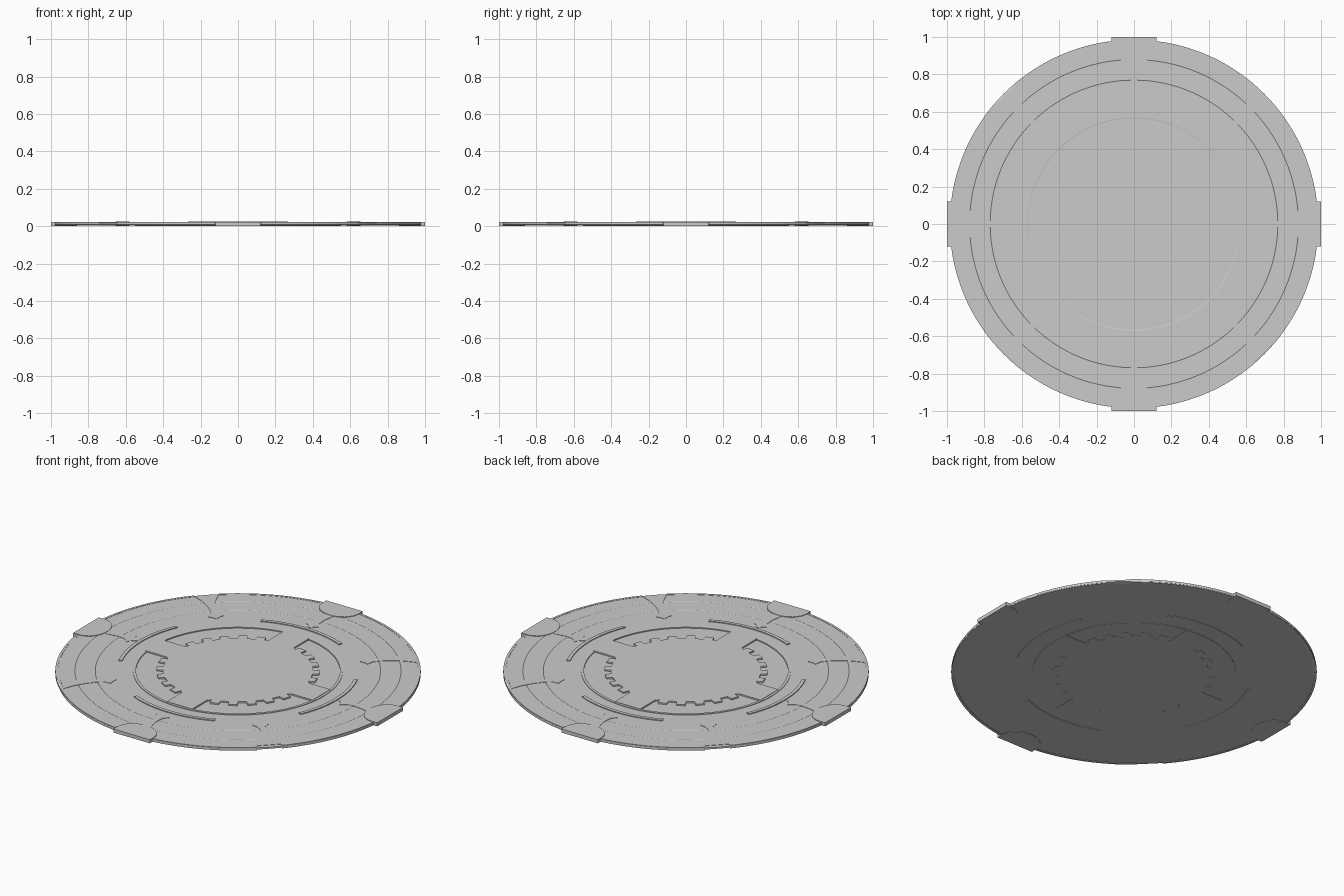
import bpy, bmesh
from math import sin, cos, pi, radians

if "Cube" in bpy.data.objects:
    bpy.data.objects.remove(bpy.data.objects["Cube"])


def finish(name, bm):
    bmesh.ops.recalc_face_normals(bm, faces=bm.faces)
    me = bpy.data.meshes.new(name)
    bm.to_mesh(me)
    bm.free()
    ob = bpy.data.objects.new(name, me)
    bpy.context.collection.objects.link(ob)
    return ob


def prism(name, pts, z0, z1):
    """Extrude a flat outline from z0 to z1."""
    bm = bmesh.new()
    f = bm.faces.new([bm.verts.new((x, y, z0)) for x, y in pts])
    r = bmesh.ops.extrude_face_region(bm, geom=[f])
    for v in r["geom"]:
        if isinstance(v, bmesh.types.BMVert):
            v.co.z = z1
    bmesh.ops.triangulate(bm, faces=[f for f in bm.faces if len(f.verts) > 4])
    return finish(name, bm)


def lathe(name, profile, n=144):
    """Spin a closed (radius, z) profile about z."""
    bm = bmesh.new()
    rings = []
    for r, z in profile:
        if r == 0:
            rings.append([bm.verts.new((0, 0, z))] * n)
        else:
            rings.append([bm.verts.new((r * cos(2*pi*i/n), r * sin(2*pi*i/n), z)) for i in range(n)])
    for a, b in zip(rings, rings[1:]):
        for i in range(n):
            j = (i + 1) % n
            vs = list(dict.fromkeys((a[i], a[j], b[j], b[i])))
            bm.faces.new(vs)
    return finish(name, bm)


def arc(r, a0, a1, n):
    return [(r * cos(radians(a0 + (a1 - a0) * i / n)), r * sin(radians(a0 + (a1 - a0) * i / n)))
            for i in range(n + 1)]


def turn(pts, deg):
    c, s = cos(radians(deg)), sin(radians(deg))
    return [(x * c - y * s, x * s + y * c) for x, y in pts]


def arc_bar(name, r0, r1, a0, a1, z0, z1, n=20):
    return prism(name, arc(r1, a0, a1, n) + arc(r0, a1, a0, n), z0, z1)


# Main disc with recessed centre, and two fine circular grooves
lathe("disc_body", [
    (0, 0.002), (0.55, 0.002), (0.55, 0.004), (0.965, 0.004), (0.985, 0.008), (0.985, 0.018), (0.975, 0.02),
    (0.882, 0.02), (0.879, 0.019), (0.876, 0.02),
    (0.772, 0.02), (0.769, 0.019), (0.766, 0.02),
    (0.57, 0.02), (0.55, 0.016), (0, 0.016)])

# Raised collar around the recess
lathe("inner_collar", [(0.55, 0.015), (0.565, 0.015), (0.565, 0.022), (0.55, 0.022), (0.55, 0.015)])

# Toothed centre plate with four arms
gear = []
for q in range(4):
    quad = [(0.549, 0.083), (0.41, 0.083)]
    for k in range(5):
        a = 18 + 13.5 * k
        for r, d in ((0.405, -3.6), (0.44, -3.1), (0.44, 3.1), (0.405, 3.6)):
            quad.append((r * cos(radians(a + d)), r * sin(radians(a + d))))
    quad += [(0.083, 0.41), (0.083, 0.549)]
    gear += turn(quad, 90 * q)
prism("toothed_centre_plate", gear, 0.0, 0.024)

# Flared ornament: one half outline, mirrored
half = [(0.965, 0.065), (0.91, 0.04), (0.85, 0.023), (0.78, 0.014), (0.735, 0.018),
        (0.70, 0.045), (0.695, 0.028), (0.665, 0.0)]
ornament = half + [(x, -y) for x, y in reversed(half[:-1])]

# Edge tab with a rounded inner end
tab = [(1.0, -0.12), (1.0, 0.12), (0.96, 0.12)]
tab += [(0.96 - 0.1 * sin(pi * i / 16), 0.12 * cos(pi * i / 16)) for i in range(1, 16)]
tab += [(0.96, -0.12)]

for k in range(4):
    a = 90 * k
    prism(f"edge_tab_{k}", turn(tab, a), 0.002, 0.0235)
    arc_bar(f"curved_bar_{k}", 0.635, 0.655, a - 24, a + 24, 0.001, 0.025)
    for j, (s, e) in enumerate(((7.3, 41), (49, 82.7))):
        arc_bar(f"rim_strip_{k}_{j}", 0.97, 0.984, a + s, a + e, 0.003, 0.0215)
for k in range(8):
    prism(f"flared_ornament_{k}", turn(ornament, 45 * k), 0.018, 0.022)

# Keep steps crisp while the round walls shade smoothly
for ob in bpy.context.scene.objects:
    ob.select_set(True)
    bpy.context.view_layer.objects.active = ob
bpy.ops.object.shade_smooth_by_angle(angle=radians(10))
